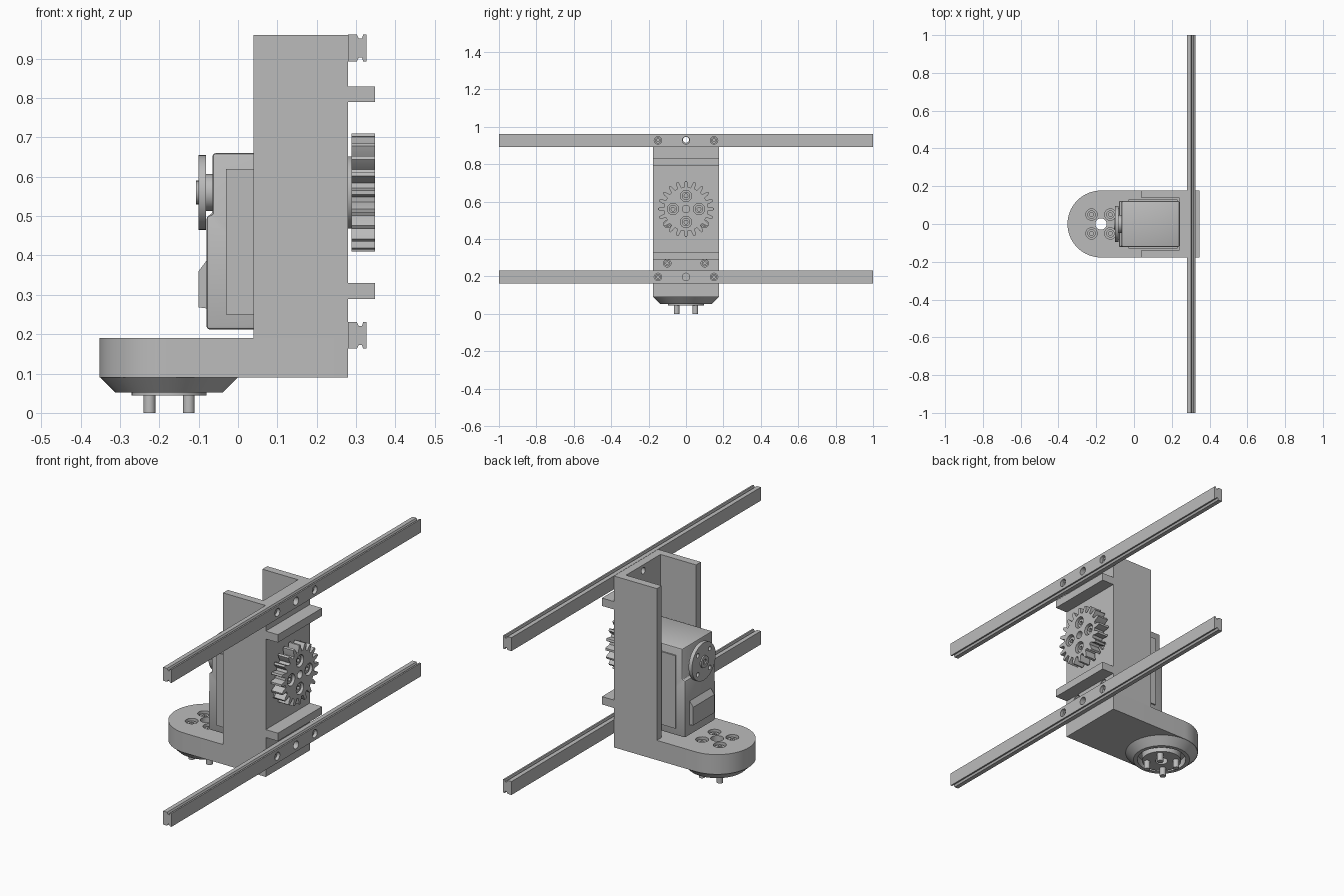
import bpy, bmesh, math
from mathutils import Vector

if "Cube" in bpy.data.objects:
    bpy.data.objects.remove(bpy.data.objects["Cube"], do_unlink=True)

GREY = (0.5, 0.5, 0.5, 1)
mat = bpy.data.materials.new("plain grey")
mat.use_nodes = True
mat.diffuse_color = GREY
mat.node_tree.nodes["Principled BSDF"].inputs["Base Color"].default_value = GREY
parts = []


def place(p, axis, h):
    a, b = p
    return {"x": (h, a, b), "y": (a, h, b), "z": (a, b, h)}[axis]


def circle(c, r, n=32, start=0, sweep=2 * math.pi):
    return [(c[0] + r * math.cos(start + sweep * i / n),
             c[1] + r * math.sin(start + sweep * i / n)) for i in range(n)]


def rect(a0, a1, b0, b1):
    return [(a0, b0), (a1, b0), (a1, b1), (a0, b1)]


def loft(bm, low, high, axis, lo, hi):
    """Closed solid between two matching outlines along an axis."""
    a = [bm.verts.new(place(p, axis, lo)) for p in low]
    b = [bm.verts.new(place(p, axis, hi)) for p in high]
    n = len(a)
    faces = [bm.faces.new(a), bm.faces.new(b)]
    for i in range(n):
        j = (i + 1) % n
        faces.append(bm.faces.new((a[i], a[j], b[j], b[i])))
    bmesh.ops.recalc_face_normals(bm, faces=faces)


def finish(name, bm):
    me = bpy.data.meshes.new(name)
    bm.to_mesh(me)
    bm.free()
    me.materials.append(mat)
    ob = bpy.data.objects.new(name, me)
    bpy.context.collection.objects.link(ob)
    parts.append(ob)
    return ob


def solid(name, outline, axis, lo, hi, top=None):
    bm = bmesh.new()
    loft(bm, outline, top or outline, axis, lo, hi)
    return finish(name, bm)


def apply_mods(ob):
    dg = bpy.context.evaluated_depsgraph_get()
    me = bpy.data.meshes.new_from_object(ob.evaluated_get(dg))
    ob.modifiers.clear()
    ob.data = me


def cut(ob, holes):
    """Subtract (outline, axis, lo, hi) solids one set at a time."""
    for outline, axis, lo, hi in holes:
        tool = solid("cutter", outline, axis, lo, hi)
        parts.remove(tool)
        tool.hide_render = True
        m = ob.modifiers.new("cut", "BOOLEAN")
        m.operation, m.solver, m.object = "DIFFERENCE", "EXACT", tool
        apply_mods(ob)
        bpy.data.objects.remove(tool, do_unlink=True)
    return ob


def bevel(ob, width, segments=2):
    m = ob.modifiers.new("bevel", "BEVEL")
    m.width, m.segments, m.limit_method = width, segments, "ANGLE"
    apply_mods(ob)


def socket_screw(name, c, axis, lo, hi, face, r=0.022):
    """Screw head whose hex socket opens at the given face height."""
    depth = 0.012 if face == hi else -0.012
    ob = solid(name, circle(c, r, 24), axis, lo, hi)
    a, b = sorted((face - depth, face + depth))
    cut(ob, [(circle(c, r * 0.5, 6), axis, a, b)])


# Bracket: rounded foot and open channel
FOOT = (-0.175, 0)
foot_screws = [(FOOT[0] + sx * 0.05, sy * 0.05) for sx in (-1, 1) for sy in (-1, 1)]
outline = circle(FOOT, 0.177, 32, math.pi / 2, math.pi)
outline += [(FOOT[0], -0.177), (0.28, -0.177), (0.28, 0.177)]
foot = solid("bracket_foot", outline, "z", 0.09, 0.19)
cut(foot, [(circle(FOOT, 0.03), "z", 0, 0.3)] +
    [(circle(c, 0.03), "z", 0.15, 0.3) for c in foot_screws])

u_shape = [(0.04, -0.177), (0.28, -0.177), (0.28, 0.177), (0.04, 0.177),
           (0.04, 0.138), (0.24, 0.138), (0.24, -0.138), (0.04, -0.138)]
channel = solid("bracket_channel", u_shape, "z", 0.19, 0.96)
cut(channel, [(circle((0, 0.93), 0.016, 24), "x", 0.2, 0.4)] +
    [(circle((s * 0.1, z), 0.02, 24), "x", 0.26, 0.4) for s in (-1, 1) for z in (0.27, 0.48)])
for s in (-1, 1):
    for z in (0.27, 0.48):
        socket_screw("plate_screw", (s * 0.1, z), "x", 0.25, 0.277, 0.277, 0.016)

# Collar under the foot, with an output disc and pins
collar = solid("foot_collar", circle(FOOT, 0.137, 48), "z", 0.052, 0.09, circle(FOOT, 0.175, 48))
cut(collar, [(circle(FOOT, 0.118, 48), "z", 0.0, 0.12)])
disc = solid("foot_disc", circle(FOOT, 0.095, 48), "z", 0.044, 0.09)
cut(disc, [(circle(FOOT, 0.03), "z", 0, 0.2)])
for c in foot_screws:
    solid("foot_pin", circle(c, 0.015, 20), "z", 0, 0.16)
    socket_screw("foot_screw", c, "z", 0.145, 0.18, 0.18)

# Ledges and grooved rails
for z in (0.29, 0.79):
    solid("ledge", rect(-0.177, 0.177, z, z + 0.04), "x", 0.28, 0.348)
half = [(0.28, 0.034), (0.302, 0.034), (0.307, 0.024), (0.315, 0.024),
        (0.318, 0.034), (0.326, 0.034)]
for z in (0.197, 0.927):
    shape = [(x, z + h) for x, h in half] + [(x, z - h) for x, h in reversed(half)]
    rail = solid("rail", shape, "y", -1, 1)
    cut(rail, [(circle((y, z), 0.02, 24), "x", 0.2 if y == 0 else 0.3, 0.4)
               for y in (-0.15, 0, 0.15)])
    for y in (-0.15, 0.15):
        socket_screw("rail_screw", (y, z), "x", 0.295, 0.312, 0.312, 0.016)

# Drive gear on its hub
AXIS = (0, 0.56)
TEETH = 20
teeth = []
for i in range(TEETH):
    for off, r in ((-0.32, 0.116), (-0.22, 0.135), (-0.11, 0.15),
                   (0.11, 0.15), (0.22, 0.135), (0.32, 0.116)):
        a = math.pi / 2 + (i + off) * 2 * math.pi / TEETH
        teeth.append((r * math.cos(a), AXIS[1] + r * math.sin(a)))
gear = solid("drive_gear", teeth, "x", 0.289, 0.348)
gear_screws = [(0.07 * dx, AXIS[1] + 0.07 * dz) for dx, dz in ((1, 0), (-1, 0), (0, 1), (0, -1))]
cut(gear, [(circle(AXIS, 0.02, 24), "x", 0.2, 0.4)] +
    [(circle(c, 0.03, 24), "x", 0.318, 0.4) for c in gear_screws])
for c in gear_screws:
    socket_screw("gear_screw", c, "x", 0.31, 0.338, 0.338)
solid("gear_hub", circle(AXIS, 0.092, 48), "x", 0.23, 0.289)

# Servo body with stepped face
body = [(-0.08, 0.212), (0.24, 0.212), (0.24, 0.66), (-0.065, 0.66), (-0.065, 0.505), (-0.08, 0.5)]
bevel(solid("servo_body", body, "y", -0.122, 0.122), 0.014)
for s in (-1, 1):
    solid("servo_side_plate", rect(-0.03, 0.23, 0.25, 0.62), "y",
          *sorted((s * 0.12, s * 0.129)))
cover = [(-0.075, 0.265), (-0.1, 0.268), (-0.1, 0.36), (-0.08, 0.387), (-0.075, 0.387)]
solid("servo_cover", cover, "y", -0.085, 0.085)

# Servo horn
solid("horn_neck", circle(AXIS, 0.047), "x", -0.082, -0.06)
horn = solid("horn_disc", circle(AXIS, 0.095, 48), "x", -0.1, -0.081)
cut(horn, [(circle((0.068 * math.cos(a), AXIS[1] + 0.068 * math.sin(a)), 0.011, 16), "x", -0.12, -0.07)
           for a in (math.radians(45 + 90 * k) for k in range(4))])
socket_screw("horn_cap", AXIS, "x", -0.107, -0.095, -0.107, 0.03)

# Smooth the round surfaces, keep edges crisp
bpy.ops.object.select_all(action="DESELECT")
for ob in parts:
    ob.select_set(True)
bpy.context.view_layer.objects.active = parts[0]
bpy.ops.object.shade_smooth_by_angle(angle=math.radians(30))
